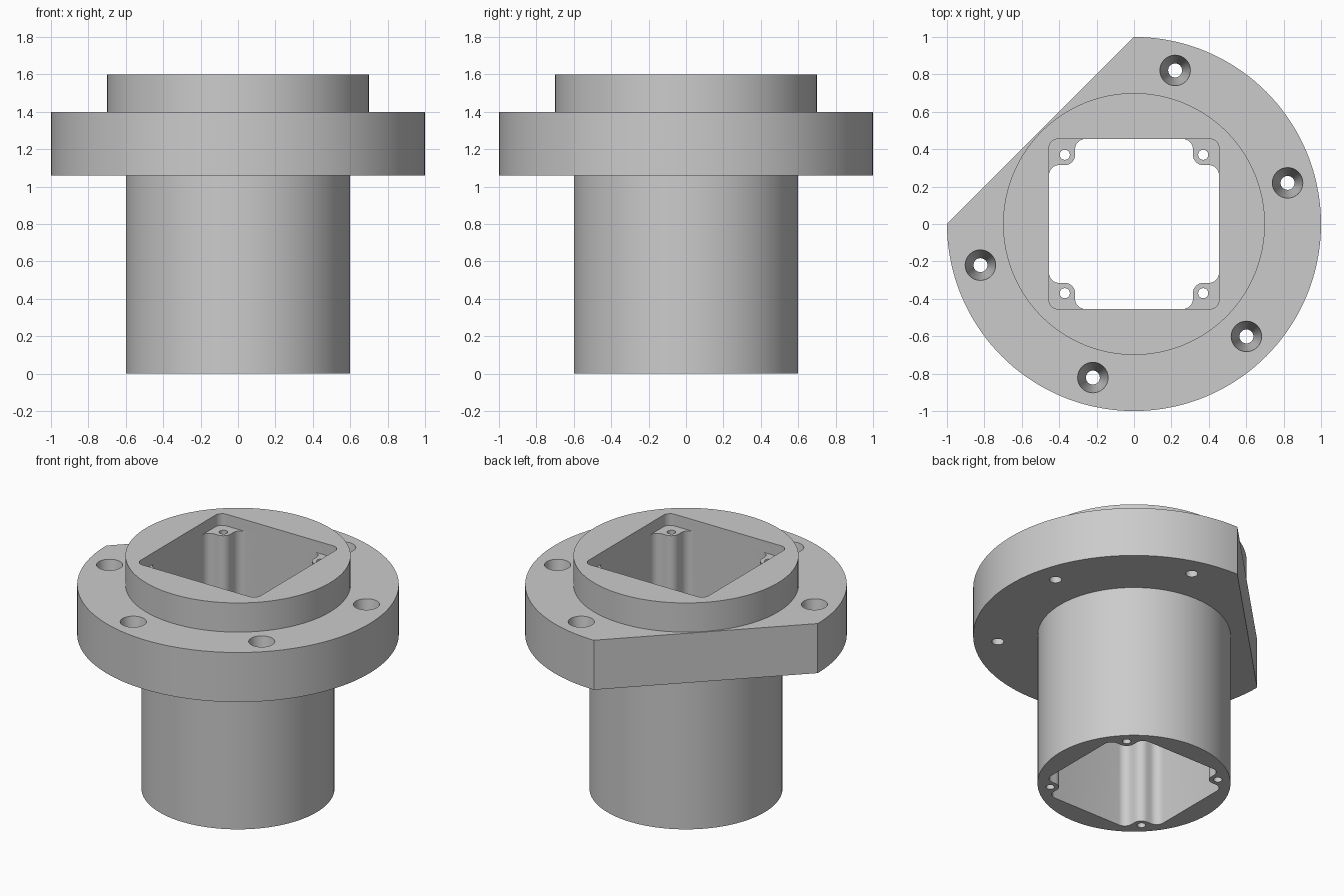
import bpy
import bmesh
from math import cos, sin, radians

if "Cube" in bpy.data.objects:
    bpy.data.objects.remove(bpy.data.objects["Cube"])

grey = bpy.data.materials.new("plain grey")
grey.use_nodes = True
grey.diffuse_color = (0.6, 0.6, 0.6, 1)
grey.node_tree.nodes["Principled BSDF"].inputs["Base Color"].default_value = (0.6, 0.6, 0.6, 1)


def arc(cx, cy, r, start, end, steps):
    angles = [radians(start + (end - start) * i / steps) for i in range(steps + 1)]
    return [(cx + r * cos(a), cy + r * sin(a)) for a in angles]


def circle(cx, cy, r, steps):
    return arc(cx, cy, r, 0, 360, steps)[:-1]


def four_corners(corner):
    """Repeat one corner outline by quarter turns."""
    outline = []
    for _ in range(4):
        outline += corner
        corner = [(-y, x) for x, y in corner]
    return outline


def loft(name, bottom, top, z0, z1):
    """Closed solid between two outlines with equal point counts."""
    bm = bmesh.new()
    low = [bm.verts.new((x, y, z0)) for x, y in bottom]
    high = [bm.verts.new((x, y, z1)) for x, y in top]
    bm.faces.new(low[::-1])
    bm.faces.new(high)
    n = len(low)
    for i in range(n):
        j = (i + 1) % n
        bm.faces.new((low[i], low[j], high[j], high[i]))
    mesh = bpy.data.meshes.new(name)
    bm.to_mesh(mesh)
    bm.free()
    mesh.materials.append(grey)
    obj = bpy.data.objects.new(name, mesh)
    bpy.context.collection.objects.link(obj)
    return obj


def prism(name, outline, z0, z1):
    return loft(name, outline, outline, z0, z1)


def combine(target, tool, operation):
    """Apply a boolean and discard the tool solid."""
    tool.hide_render = True
    mod = target.modifiers.new(tool.name, 'BOOLEAN')
    mod.object, mod.operation, mod.solver = tool, operation, 'EXACT'
    bpy.context.view_layer.objects.active = target
    bpy.ops.object.modifier_apply(modifier=mod.name)
    bpy.data.objects.remove(tool)


# Outer body: flange with one flat side, barrel below, pilot ring above
body = prism("flanged_sleeve", arc(0, 0, 1, -180, 90, 108), 1.06, 1.4)
combine(body, prism("barrel", circle(0, 0, 0.6, 128), 0, 1.2), 'UNION')
combine(body, prism("pilot_ring", circle(0, 0, 0.7, 128), 1.2, 1.6), 'UNION')

# Shallow rounded square pocket at the top
half, fillet, post = 0.455, 0.055, 0.37
pocket = four_corners(arc(half - 0.05, half - 0.05, 0.05, 0, 90, 8))
combine(body, prism("pocket", pocket, 1.52, 1.7), 'DIFFERENCE')

# Through bore that leaves a rounded screw post in each corner
near, far = post - 2 * fillet, half - fillet
corner = (arc(far, near, fillet, 0, 90, 8)
          + arc(post, post, fillet, 270, 180, 8)
          + arc(near, far, fillet, 0, 90, 8))
combine(body, prism("bore", four_corners(corner), -0.1, 1.56), 'DIFFERENCE')

# Screw holes down the corner posts
for sx in (-1, 1):
    for sy in (-1, 1):
        hole = circle(sx * post, sy * post, 0.027, 24)
        combine(body, prism("post_hole", hole, -0.1, 1.56), 'DIFFERENCE')

# Tapered mounting holes around the flange
for angle in range(-165, 76, 60):
    x, y = 0.85 * cos(radians(angle)), 0.85 * sin(radians(angle))
    hole = loft("flange_hole", circle(x, y, 0.036, 32), circle(x, y, 0.083, 32), 1.05, 1.41)
    combine(body, hole, 'DIFFERENCE')

# Smooth the round walls, keep the rims sharp
bpy.ops.object.select_all(action='DESELECT')
body.select_set(True)
bpy.context.view_layer.objects.active = body
bpy.ops.object.shade_smooth_by_angle(angle=radians(30))
